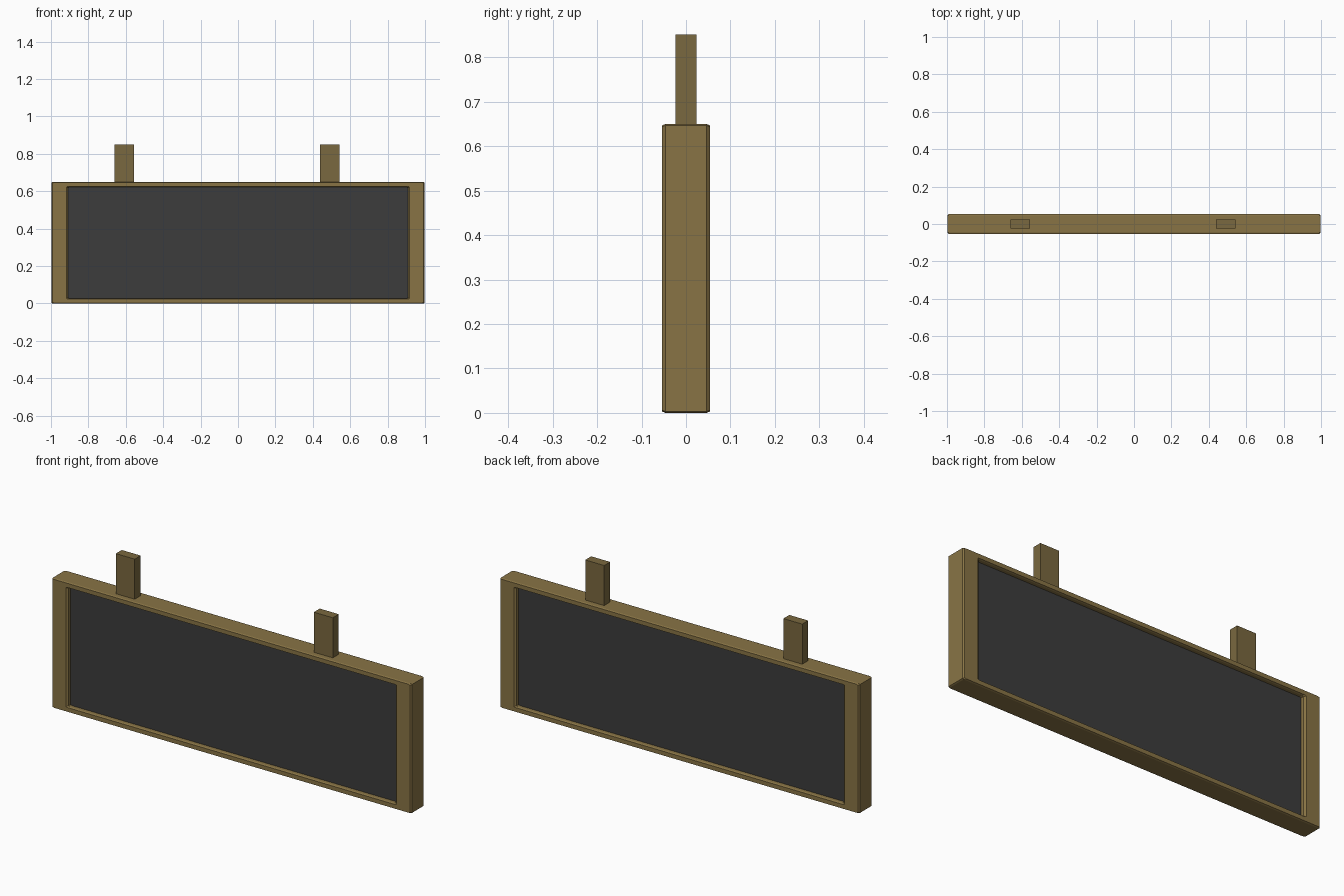
import bpy, bmesh

if "Cube" in bpy.data.objects:
    bpy.data.objects.remove(bpy.data.objects["Cube"])

ZC = 0.325  # mid height of the board


def material(name, color):
    m = bpy.data.materials.new(name)
    m.diffuse_color = (*color, 1)
    m.use_nodes = True
    m.node_tree.nodes["Principled BSDF"].inputs["Base Color"].default_value = m.diffuse_color
    return m


def finish(name, bm, mat):
    bmesh.ops.recalc_face_normals(bm, faces=bm.faces)
    me = bpy.data.meshes.new(name)
    bm.to_mesh(me)
    bm.free()
    me.materials.append(mat)
    ob = bpy.data.objects.new(name, me)
    bpy.context.collection.objects.link(ob)
    return ob


def box(name, x, z, size, mat):
    bm = bmesh.new()
    bmesh.ops.create_cube(bm, size=1)
    for v in bm.verts:
        v.co = (x + v.co.x * size[0], v.co.y * size[1], z + v.co.z * size[2])
    return finish(name, bm, mat)


def ring(bm, hx, hz, y, cx=0.007, cz=0.003):
    """Rectangle with clipped corners, in the xz plane."""
    quarter = [(hx, hz - cz), (hx - cx, hz)]
    pts = quarter + [(-x, z) for x, z in reversed(quarter)]
    pts += [(-x, -z) for x, z in pts]
    return [bm.verts.new((x, y, ZC + z)) for x, z in pts]


wood = material("frame_brown", (0.25, 0.175, 0.06))
post_wood = material("post_brown", (0.195, 0.14, 0.05))
slate = material("panel_grey", (0.045, 0.045, 0.045))

# Frame: chamfered cross-section swept around, same on front and back
half = [(0.908, 0.298, 0.028), (0.908, 0.298, 0.046), (0.918, 0.301, 0.0535),
        (0.991, 0.322, 0.0535), (0.998, 0.325, 0.046)]
profile = half + [(x, z, -y) for x, z, y in reversed(half)]
bm = bmesh.new()
rings = [ring(bm, *p) for p in profile]
for a, b in zip(rings, rings[1:] + rings[:1]):
    for i in range(8):
        j = (i + 1) % 8
        bm.faces.new((a[i], a[j], b[j], b[i]))
finish("sign_frame", bm, wood)

# Dark panel recessed on both sides
box("sign_panel", 0, ZC, (1.818, 0.06, 0.598), slate)

# Hanging posts on top
for name, x in (("left_post", -0.609), ("right_post", 0.49)):
    box(name, x, 0.745, (0.105, 0.047, 0.212), post_wood)
